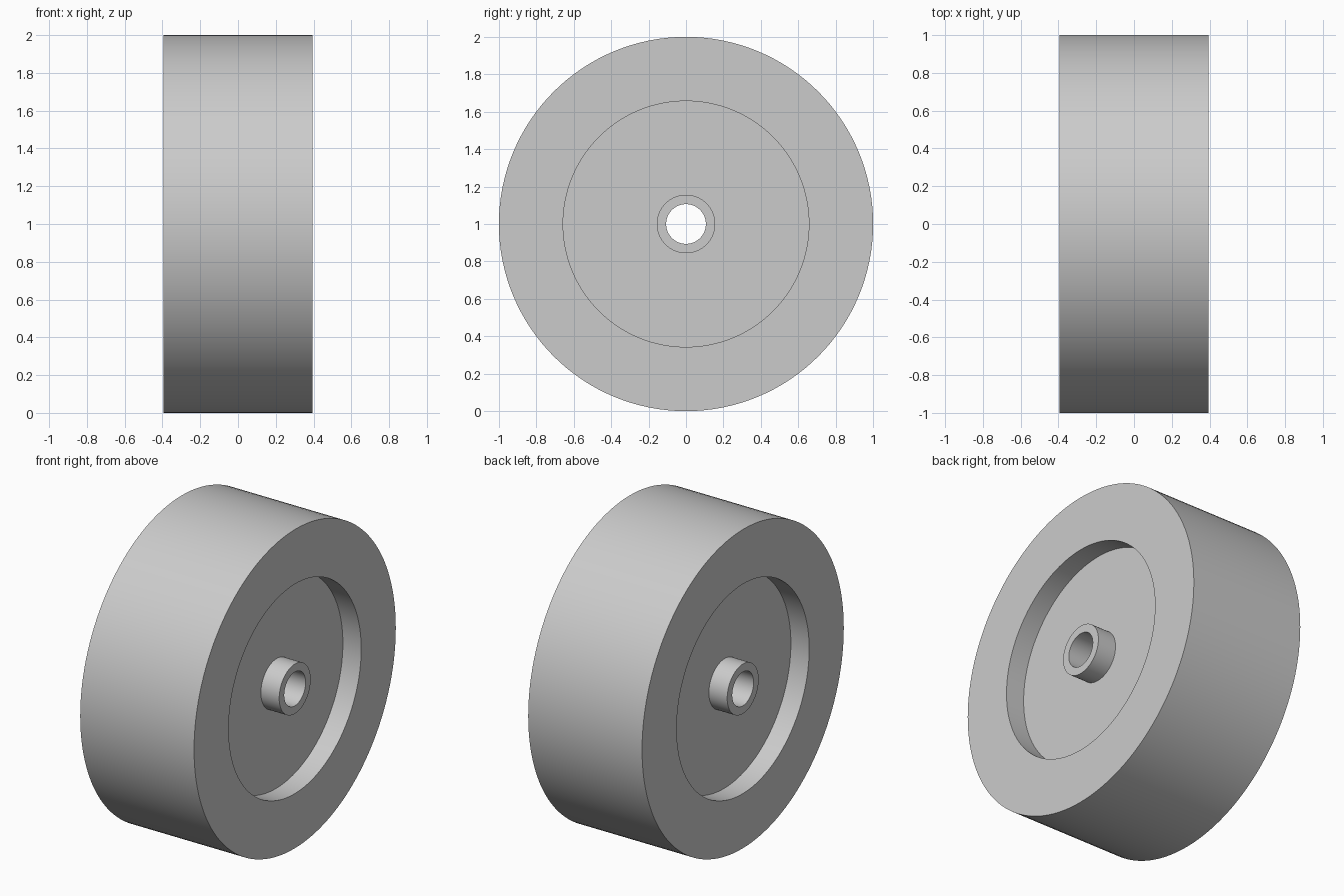
import bpy, bmesh, math
from mathutils import Matrix, Vector

cube = bpy.data.objects.get("Cube")
if cube:
    bpy.data.objects.remove(cube, do_unlink=True)

SEGMENTS = 128
HALF_WIDTH = 0.395      # half the width along the axle
WEB_HALF = 0.268        # half the thickness of the recessed web
OUTER, RECESS, HUB, BORE = 1.0, 0.657, 0.156, 0.106

# Plain grey
grey = bpy.data.materials.new("light_grey")
grey.use_nodes = True
colour = (0.6, 0.6, 0.6, 1)
grey.diffuse_color = colour
grey.node_tree.nodes["Principled BSDF"].inputs["Base Color"].default_value = colour


def lathe_x(name, profile, material):
    """Turn a closed (x, radius) profile around the x axis."""
    bm = bmesh.new()
    rings = []
    for i in range(SEGMENTS):
        turn = Matrix.Rotation(math.tau * i / SEGMENTS, 3, 'X')
        rings.append([bm.verts.new(turn @ Vector((x, 0, r))) for x, r in profile])
    for i, ring in enumerate(rings):
        after = rings[(i + 1) % SEGMENTS]
        for j in range(len(profile)):
            k = (j + 1) % len(profile)
            bm.faces.new((ring[j], ring[k], after[k], after[j]))
    bmesh.ops.recalc_face_normals(bm, faces=bm.faces)
    mesh = bpy.data.meshes.new(name)
    bm.to_mesh(mesh)
    bm.free()
    mesh.materials.append(material)
    obj = bpy.data.objects.new(name, mesh)
    bpy.context.collection.objects.link(obj)
    bpy.ops.object.select_all(action='DESELECT')
    obj.select_set(True)
    bpy.context.view_layer.objects.active = obj
    bpy.ops.object.shade_smooth_by_angle(angle=math.radians(30))
    return obj


# Wheel: rim, recessed web and bored hub, the same on both sides
side = [(HALF_WIDTH, OUTER), (HALF_WIDTH, RECESS), (WEB_HALF, RECESS),
        (WEB_HALF, HUB), (HALF_WIDTH, HUB), (HALF_WIDTH, BORE)]
profile = side + [(-x, r) for x, r in reversed(side)]
wheel = lathe_x("wheel", profile, grey)
wheel.location.z = OUTER
